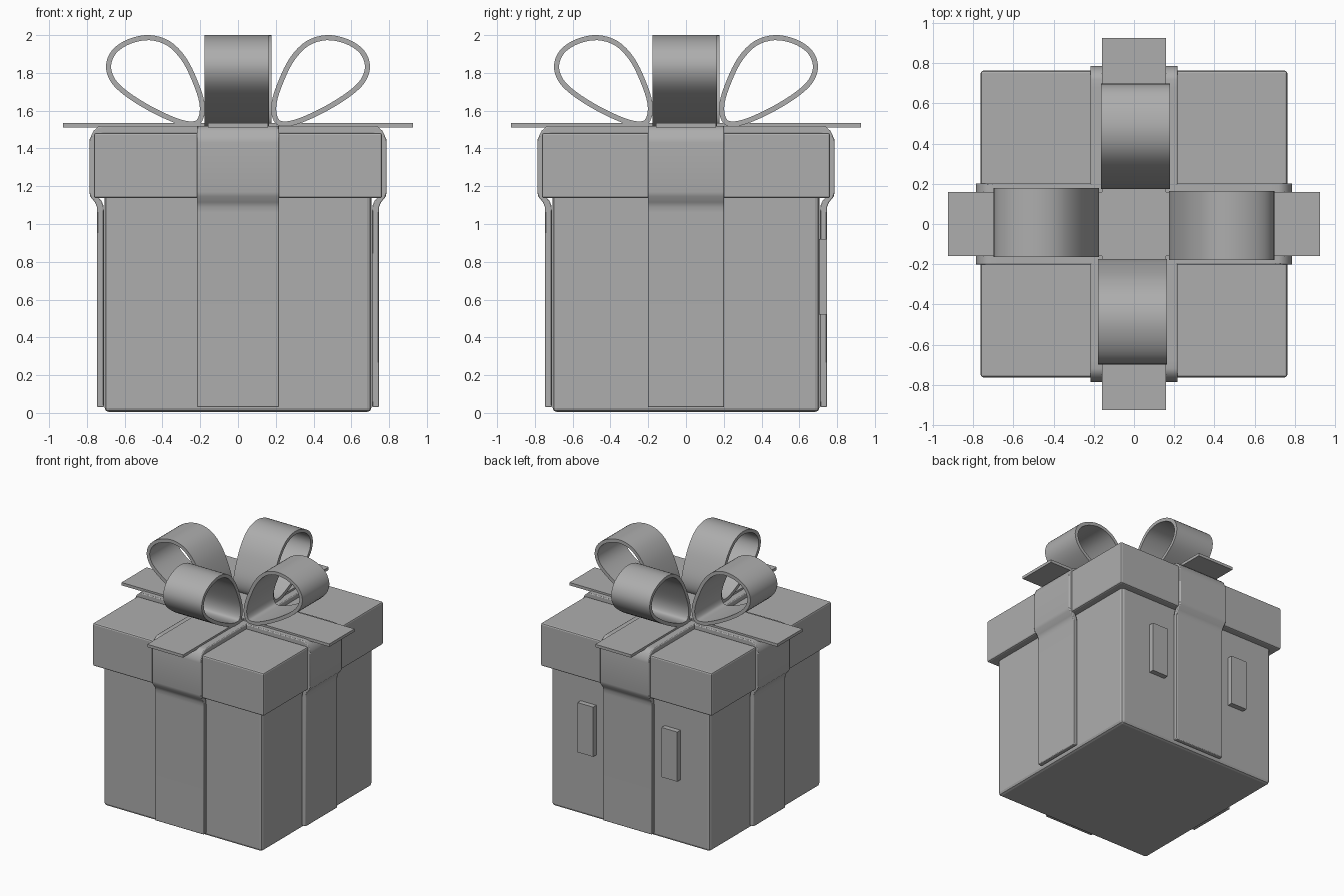
import bpy, bmesh, math
from mathutils import Vector, Matrix

if "Cube" in bpy.data.objects:
    bpy.data.objects.remove(bpy.data.objects["Cube"])

grey = bpy.data.materials.new("plain grey")
grey.diffuse_color = (0.42, 0.42, 0.42, 1)
grey.use_nodes = True
grey.node_tree.nodes["Principled BSDF"].inputs["Base Color"].default_value = grey.diffuse_color


def finish(name, bm, bevel=0, segments=2, turn=0, smooth=30):
    """Make an object from a bmesh, with optional turn about z and rounded edges."""
    bmesh.ops.recalc_face_normals(bm, faces=bm.faces)
    bm.transform(Matrix.Rotation(turn, 4, 'Z'))
    me = bpy.data.meshes.new(name)
    bm.to_mesh(me)
    bm.free()
    me.materials.append(grey)
    ob = bpy.data.objects.new(name, me)
    bpy.context.collection.objects.link(ob)
    bpy.ops.object.select_all(action='DESELECT')
    ob.select_set(True)
    bpy.context.view_layer.objects.active = ob
    if smooth:
        bpy.ops.object.shade_smooth_by_angle(angle=math.radians(smooth))
    if bevel:
        mod = ob.modifiers.new("rounded edges", 'BEVEL')
        mod.width = bevel
        mod.segments = segments
        mod.limit_method = 'ANGLE'
        mod.angle_limit = math.radians(60)
    return ob


def box(name, lo, hi, bevel=0, turn=0):
    bm = bmesh.new()
    bmesh.ops.create_cube(bm, size=1)
    for v in bm.verts:
        v.co = [(a + b) / 2 + c * (b - a) for a, b, c in zip(lo, hi, v.co)]
    return finish(name, bm, bevel, turn=turn, smooth=0)


def strip(name, outer, inner, y0, y1, closed, bevel=0, turn=0):
    """Sweep the band between two xz outlines from y0 to y1."""
    bm = bmesh.new()
    n = len(outer)
    rows = [[bm.verts.new((p[0], y, p[1])) for p in line]
            for line, y in ((outer, y0), (outer, y1), (inner, y1), (inner, y0))]
    for i in range(n if closed else n - 1):
        j = (i + 1) % n
        for k in range(4):
            a, b = rows[k], rows[(k + 1) % 4]
            bm.faces.new((a[i], a[j], b[j], b[i]))
    if not closed:
        for i in (0, n - 1):
            bm.faces.new([r[i] for r in rows])
    return finish(name, bm, bevel, turn=turn)


def smooth_loop(pts, steps):
    """Closed Catmull-Rom curve through the points."""
    out, n = [], len(pts)
    for i in range(n):
        a, b, c, d = (Vector(pts[(i + k) % n]) for k in (-1, 0, 1, 2))
        for s in range(steps):
            t = s / steps
            out.append(0.5 * (2 * b + (c - a) * t + (2 * a - 5 * b + 4 * c - d) * t * t
                              + (3 * b - a - 3 * c + d) * t ** 3))
    return out


# Box body and overhanging lid
box("box_body", (-0.706, -0.706, 0.005), (0.706, 0.706, 1.2), 0.022)
box("box_lid", (-0.763, -0.763, 1.137), (0.763, 0.763, 1.482), 0.012)

# Two ribbons wrapped over the lid and down the sides
half_out = [(0.746, 0.03), (0.746, 1.06), (0.747, 1.09), (0.757, 1.115), (0.782, 1.145),
            (0.787, 1.17), (0.787, 1.43), (0.785, 1.45), (0.765, 1.493), (0.74, 1.515),
            (0.72, 1.52), (0.68, 1.52)]
half_in = [(0.71, 0.03), (0.71, 1.07), (0.713, 1.1), (0.724, 1.125), (0.752, 1.155),
           (0.755, 1.18), (0.755, 1.42), (0.755, 1.43), (0.745, 1.465), (0.73, 1.475),
           (0.71, 1.478), (0.68, 1.478)]


def mirrored(line):
    return line + [(-x, z) for x, z in reversed(line)]


for name, w, turn in (("ribbon_side_to_side", 0.202, 0),
                      ("ribbon_front_to_back", 0.217, math.pi / 2)):
    strip(name, mirrored(half_out), mirrored(half_in), -w, w, False, 0.006, turn)

# Flat bow tails crossing on top
for name, turn in (("bow_tail_side_to_side", 0), ("bow_tail_front_to_back", math.pi / 2)):
    box(name, (-0.927, -0.16, 1.512), (0.927, 0.16, 1.535), turn=turn)

# Four bow loops, each a quarter turn apart
path = [(0.32, 1.53), (0.468, 1.597), (0.60, 1.68), (0.675, 1.755), (0.699, 1.84),
        (0.665, 1.922), (0.58, 1.979), (0.468, 2.0), (0.36, 1.967), (0.275, 1.88),
        (0.215, 1.76), (0.178, 1.645), (0.183, 1.56), (0.225, 1.518)]
outer = smooth_loop(path, 4)
inner = []
for i, p in enumerate(outer):
    t = (outer[(i + 1) % len(outer)] - outer[i - 1]).normalized()
    inner.append(p + Vector((-t.y, t.x)) * 0.027)
for i, name in enumerate(("right", "back", "left", "front")):
    strip("bow_loop_" + name, outer, inner, -0.178, 0.165, True, turn=i * math.pi / 2)

# Two small raised plates on the back of the box
for name, x in (("back_plate_left", 0.375), ("back_plate_right", -0.375)):
    box(name, (x - 0.07, 0.69, 0.52), (x + 0.07, 0.747, 0.92))
